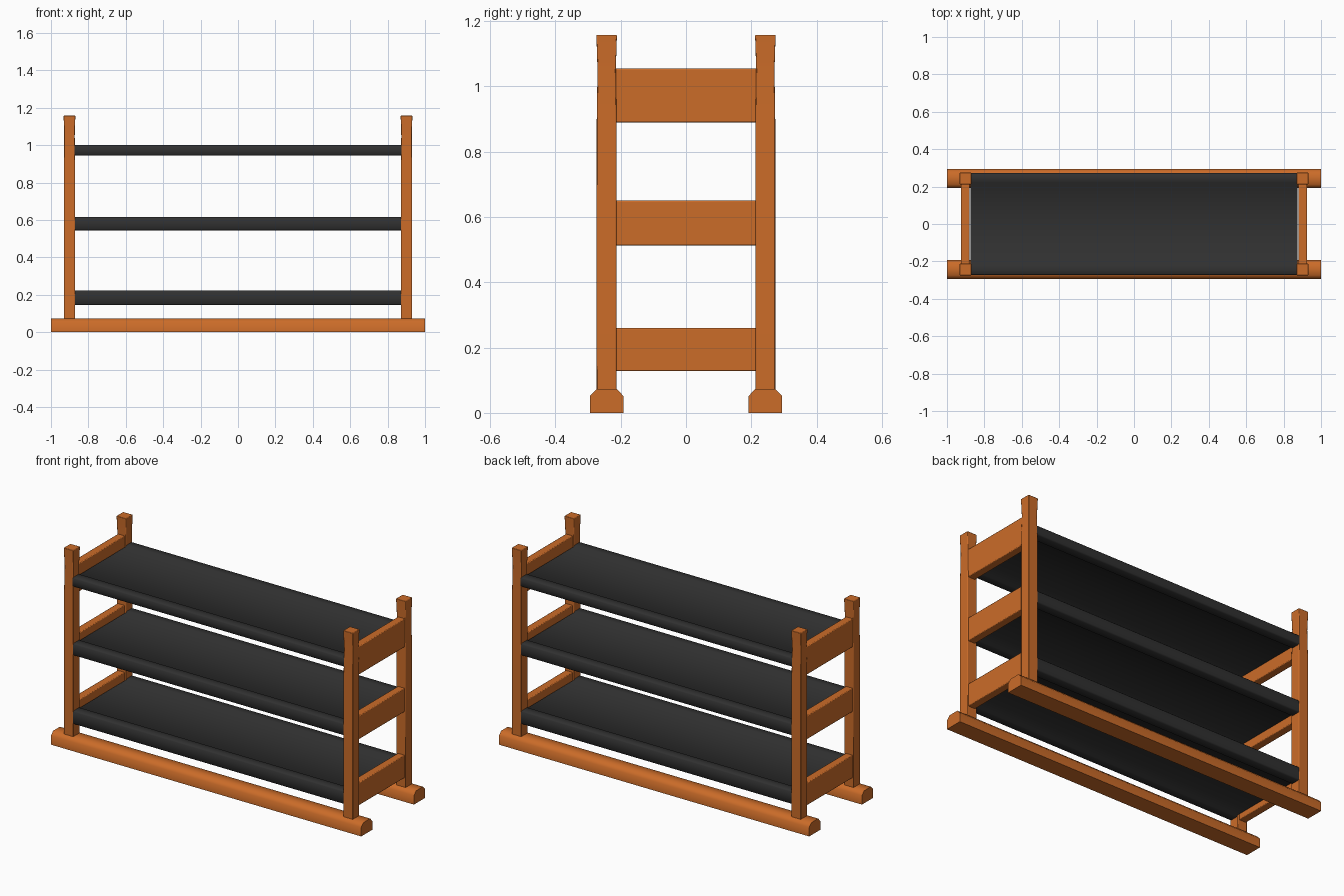
import bpy, bmesh
from mathutils import Vector

if "Cube" in bpy.data.objects:
    bpy.data.objects.remove(bpy.data.objects["Cube"])


def material(name, rgb):
    m = bpy.data.materials.new(name)
    m.diffuse_color = (*rgb, 1)
    m.use_nodes = True
    m.node_tree.nodes["Principled BSDF"].inputs["Base Color"].default_value = m.diffuse_color
    return m


WOOD = material("orange_wood", (0.6, 0.15, 0.022))
DARK = material("dark_fabric", (0.03, 0.03, 0.03))


def finish(name, bm, mat, bevel=0.0):
    bmesh.ops.recalc_face_normals(bm, faces=bm.faces)
    me = bpy.data.meshes.new(name)
    bm.to_mesh(me)
    bm.free()
    ob = bpy.data.objects.new(name, me)
    bpy.context.collection.objects.link(ob)
    me.materials.append(mat)
    if bevel:
        mod = ob.modifiers.new("soft_edges", 'BEVEL')
        mod.width = bevel
        mod.segments = 2
    bpy.context.view_layer.objects.active = ob
    ob.select_set(True)
    bpy.ops.object.shade_smooth_by_angle(angle=1.0)
    ob.select_set(False)
    return ob


def loft(name, rings, mat, bevel=0.0):
    """Skin a list of equal-length closed rings and cap both ends."""
    bm = bmesh.new()
    rows = [[bm.verts.new(Vector(p)) for p in r] for r in rings]
    n = len(rows[0])
    for a, b in zip(rows, rows[1:]):
        for i in range(n):
            bm.faces.new((a[i], a[(i + 1) % n], b[(i + 1) % n], b[i]))
    bm.faces.new(rows[0])
    bm.faces.new(rows[-1])
    return finish(name, bm, mat, bevel)


def extrude_x(name, profile, x0, x1, mat, bevel=0.0):
    return loft(name, [[(x, y, z) for y, z in profile] for x in (x0, x1)], mat, bevel)


# Floor rails with a chamfered top
foot = [(-0.051, 0), (0.051, 0), (0.051, 0.052), (0.031, 0.073),
        (-0.031, 0.073), (-0.051, 0.052)]
for s, side in ((-1, "front"), (1, "back")):
    extrude_x(f"{side}_floor_rail", [(s * 0.243 + y, z) for y, z in foot],
              -1, 1, WOOD)

# Corner posts with slightly flared heads: (height, half width)
post = [(0.02, 0.0305), (0.89, 0.0305), (1.05, 0.028), (1.158, 0.0315)]
for sx, end in ((-1, "left"), (1, "right")):
    for sy, side in ((-1, "front"), (1, "back")):
        rings = [[(sx * 0.901 + i * h, sy * 0.243 + j * h, z)
                  for i, j in ((-1, -1), (1, -1), (1, 1), (-1, 1))] for z, h in post]
        loft(f"{side}_{end}_post", rings, WOOD, 0.003)

# Three levels: end slats (bottom, top) and shelves (bottom, top)
levels = [("lower", 0.128, 0.26, 0.145, 0.223),
          ("middle", 0.513, 0.65, 0.545, 0.616),
          ("upper", 0.89, 1.054, 0.945, 1.0)]
for level, r0, r1, s0, s1 in levels:
    for sx, end in ((-1, "left"), (1, "right")):
        slat = [(-0.22, r0), (0.22, r0), (0.22, r1), (-0.22, r1)]
        extrude_x(f"{level}_{end}_slat", slat, sx * 0.88, sx * 0.926, WOOD, 0.004)
    # Shelf section: rolled edges joined by a slightly recessed panel
    half = [(0.0, s1 - 0.008), (0.212, s1 - 0.008), (0.22, s1), (0.267, s1),
            (0.273, s1 - 0.006), (0.273, s0 + 0.006), (0.267, s0), (0.22, s0),
            (0.212, s0 + 0.012), (0.0, s0 + 0.012)]
    section = half + [(-y, z) for y, z in reversed(half[1:-1])]
    extrude_x(f"{level}_shelf", section, -0.875, 0.875, DARK)
